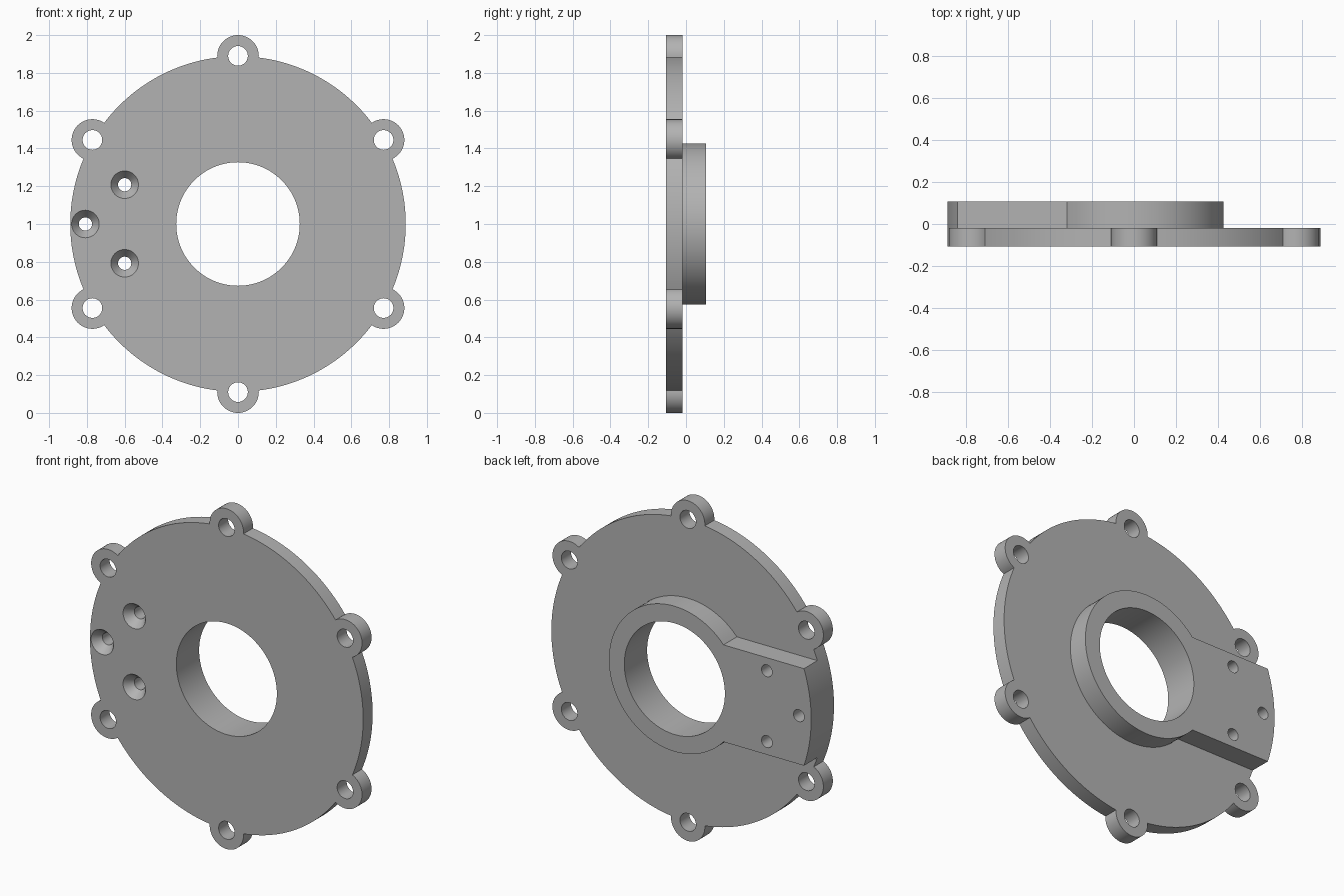
import bpy
import bmesh
from math import acos, asin, cos, sin, pi, radians

default = bpy.data.objects.get("Cube")
if default:
    bpy.data.objects.remove(default, do_unlink=True)

# Main dimensions
FRONT, SEAM, BACK = -0.106, -0.018, 0.106
CENTER_Z = 1.0
DISC_R, BORE_R, RING_R = 0.888, 0.327, 0.427
LUG_R, LUG_DIST, LUG_HOLE_R = 0.11, 0.89, 0.052
ARM_HALF = 0.285
SCREW_R, SINK_R, SINK_DEPTH = 0.035, 0.073, 0.05

metal = bpy.data.materials.new("plain grey metal")
metal.use_nodes = True
grey = (0.45, 0.45, 0.45, 1)
metal.diffuse_color = grey
metal.node_tree.nodes["Principled BSDF"].inputs["Base Color"].default_value = grey


def arc(cx, cz, r, start, end, steps):
    """Points along an arc, both ends included."""
    angles = [start + (end - start) * i / steps for i in range(steps + 1)]
    return [(cx + r * cos(a), cz + r * sin(a)) for a in angles]


def circle(cx, cz, r, steps=48):
    return arc(cx, cz, r, 0, 2 * pi, steps)[:-1]


def add_loft(bm, sections):
    """Closed solid through (y, outline) sections of equal point count."""
    rings = [[bm.verts.new((x, y, z)) for x, z in pts] for y, pts in sections]
    n = len(rings[0])
    for a, b in zip(rings, rings[1:]):
        for i in range(n):
            j = (i + 1) % n
            bm.faces.new((a[i], a[j], b[j], b[i]))
    bm.faces.new(rings[0])
    bm.faces.new(rings[-1])


def make_object(name, solids):
    bm = bmesh.new()
    for sections in solids:
        add_loft(bm, sections)
    bmesh.ops.recalc_face_normals(bm, faces=bm.faces)
    mesh = bpy.data.meshes.new(name)
    bm.to_mesh(mesh)
    bm.free()
    mesh.materials.append(metal)
    obj = bpy.data.objects.new(name, mesh)
    bpy.context.collection.objects.link(obj)
    return obj


# Plate outline: disc arcs alternating with six lug arcs
lug_angles = [radians(30 + 60 * i) for i in range(6)]
alpha = acos((DISC_R**2 + LUG_DIST**2 - LUG_R**2) / (2 * DISC_R * LUG_DIST))
beta = pi - acos((LUG_R**2 + LUG_DIST**2 - DISC_R**2) / (2 * LUG_R * LUG_DIST))
lug_centers = [(LUG_DIST * cos(a), CENTER_Z + LUG_DIST * sin(a)) for a in lug_angles]
plate_outline = []
for a, (cx, cz) in zip(lug_angles, lug_centers):
    plate_outline += arc(cx, cz, LUG_R, a - beta, a + beta, 28)
    plate_outline += arc(0, CENTER_Z, DISC_R, a + alpha, a + pi / 3 - alpha, 24)[1:-1]
plate = make_object("flange_plate", [[(FRONT, plate_outline), (SEAM, plate_outline)]])

# Rear boss outline: ring with a straight arm out to the disc rim
phi = asin(ARM_HALF / RING_R)
gamma = asin(ARM_HALF / DISC_R)
boss_outline = arc(0, CENTER_Z, RING_R, phi - pi, pi - phi, 80)
boss_outline += arc(0, CENTER_Z, DISC_R, pi - gamma, pi + gamma, 20)
boss = make_object("rear_boss_and_arm", [[(SEAM, boss_outline), (BACK, boss_outline)]])

# Cutters: centre bore, lug holes and countersunk screw holes
bore = circle(0, CENTER_Z, BORE_R, 112)
cuts = [[(-0.3, bore), (0.3, bore)]]
for cx, cz in lug_centers:
    hole = circle(cx, cz, LUG_HOLE_R)
    cuts.append([(-0.3, hole), (0.3, hole)])
slope = (SINK_R - SCREW_R) / SINK_DEPTH
for cx, dz in [(-0.6, 0.208), (-0.808, 0), (-0.6, -0.208)]:
    cz = CENTER_Z + dz
    mouth = circle(cx, cz, SINK_R + 0.02 * slope)
    shaft = circle(cx, cz, SCREW_R)
    cuts.append([(FRONT - 0.02, mouth), (FRONT + SINK_DEPTH, shaft), (0.3, shaft)])
cutter = make_object("hole_cutter", cuts)
cutter.hide_render = True

for obj in (plate, boss):
    mod = obj.modifiers.new("holes", "BOOLEAN")
    mod.operation = "DIFFERENCE"
    mod.solver = "EXACT"
    mod.object = cutter

# Bake the holes and drop the cutter
depsgraph = bpy.context.evaluated_depsgraph_get()
for obj in (plate, boss):
    baked = bpy.data.meshes.new_from_object(obj.evaluated_get(depsgraph))
    obj.modifiers.clear()
    obj.data = baked
bpy.data.objects.remove(cutter, do_unlink=True)

# Smooth round walls, keep rims crisp
bpy.ops.object.select_all(action="DESELECT")
for obj in (plate, boss):
    obj.select_set(True)
bpy.context.view_layer.objects.active = plate
bpy.ops.object.shade_smooth_by_angle(angle=radians(25))
